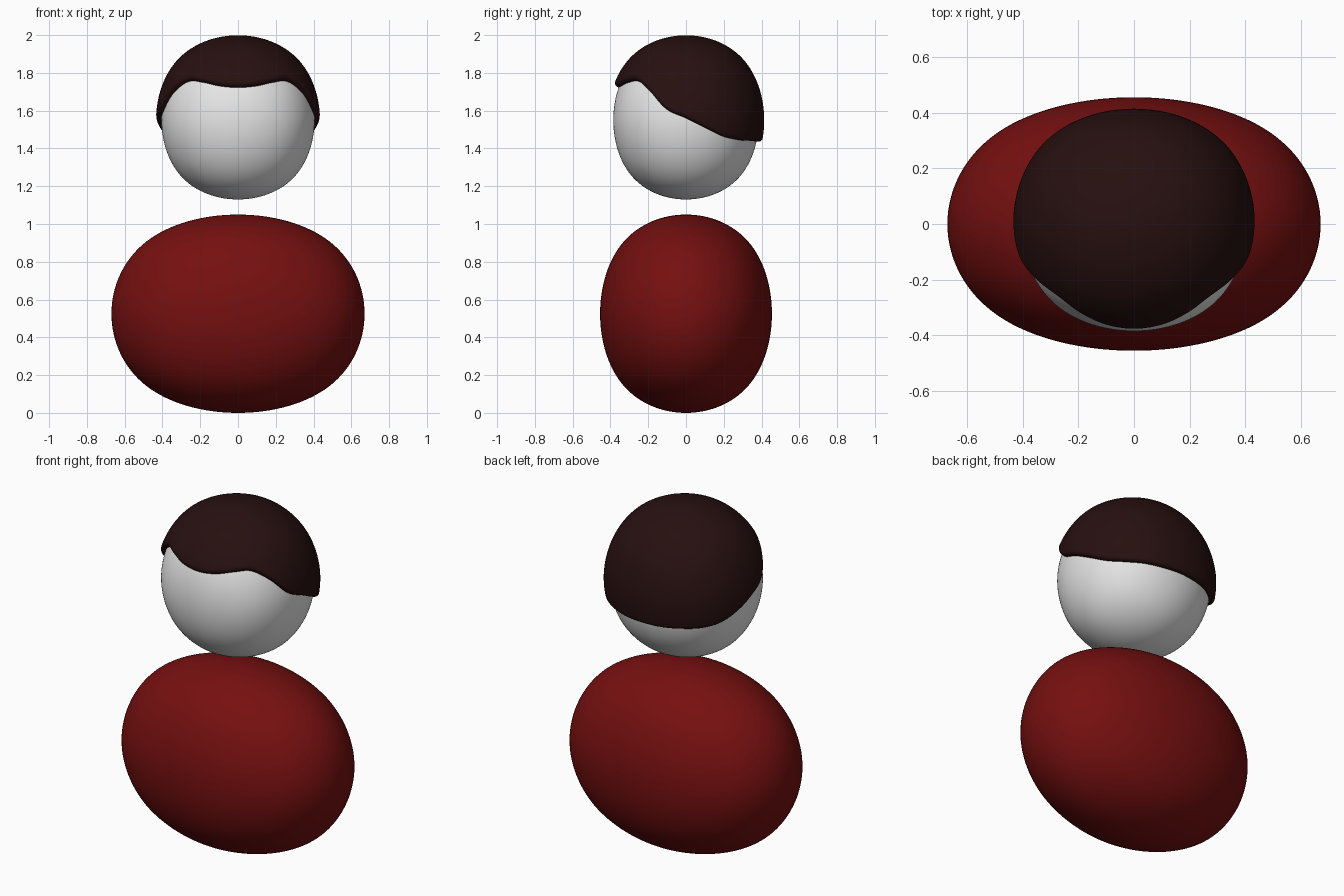
import bpy
import bmesh
from math import sin, cos, pi, asin, radians
from mathutils import Vector
from mathutils.bvhtree import BVHTree

cube = bpy.data.objects.get("Cube")
if cube:
    bpy.data.objects.remove(cube, do_unlink=True)


def material(name, color):
    mat = bpy.data.materials.new(name)
    mat.use_nodes = True
    mat.diffuse_color = (*color, 1)
    bsdf = mat.node_tree.nodes["Principled BSDF"]
    bsdf.inputs["Base Color"].default_value = (*color, 1)
    bsdf.inputs["Roughness"].default_value = 0.6
    return mat


def make_object(name, bm, mat):
    bmesh.ops.recalc_face_normals(bm, faces=bm.faces)
    for face in bm.faces:
        face.smooth = True
    mesh = bpy.data.meshes.new(name)
    bm.to_mesh(mesh)
    bm.free()
    mesh.materials.append(mat)
    obj = bpy.data.objects.new(name, mesh)
    bpy.context.collection.objects.link(obj)
    return obj


def rounded_box(name, center, half, mat):
    """Cube smoothed by subdivision until it has the given half sizes."""
    shrink = 0.8395  # a subdivided cube shrinks to this part of its size
    bm = bmesh.new()
    bmesh.ops.create_cube(bm, size=2 / shrink)
    for v in bm.verts:
        v.co = Vector(c + h * p for c, h, p in zip(center, half, v.co))
    obj = make_object(name, bm, mat)
    sub = obj.modifiers.new("smooth", 'SUBSURF')
    sub.levels = sub.render_levels = 5
    return obj


red = material("dark red", (0.18, 0.005, 0.005))
white = material("white", (0.8, 0.8, 0.8))
brown = material("dark brown", (0.02, 0.005, 0.005))

# Body and head
HEAD_C = Vector((0, 0, 1.55))
HEAD_H = Vector((0.405, 0.385, 0.42))
rounded_box("body", (0, 0, 0.525), (0.67, 0.455, 0.525), red)
head = rounded_box("head", HEAD_C, HEAD_H, white)

# Hairline height every 15 degrees from the forehead to the nape
HAIRLINE = [1.72, 1.727, 1.744, 1.748, 1.695, 1.605, 1.56,
            1.51, 1.467, 1.45, 1.445, 1.44, 1.44]


def hairline(angle):
    t = abs((angle + pi) % (2 * pi) - pi) / radians(15)
    i = min(int(t), 11)
    f = t - i
    p0, p1, p2, p3 = (HAIRLINE[12 - abs(12 - abs(k))] for k in range(i - 1, i + 3))
    return p1 + f / 2 * (p2 - p0 + f * (2 * p0 - 5 * p1 + 4 * p2 - p3
                                        + f * (3 * (p1 - p2) + p3 - p0)))


# Hair: thick cap following the head, with a rounded rim
bpy.context.view_layer.update()
tree = BVHTree.FromObject(head, bpy.context.evaluated_depsgraph_get())
THICK, ROUND, STEPS, SIDES = 0.029, 0.022, 32, 144


def on_head(angle, elev, offset):
    d = Vector((HEAD_H.x * cos(elev) * sin(angle),
                -HEAD_H.y * cos(elev) * cos(angle),
                HEAD_H.z * sin(elev))).normalized()
    hit = tree.ray_cast(HEAD_C, d)[0]
    return hit + d * offset


bm = bmesh.new()
top = bm.verts.new(on_head(0, pi / 2, THICK))
columns = []
for k in range(SIDES):
    a = 2 * pi * k / SIDES
    rim = asin((hairline(a) - HEAD_C.z) / HEAD_H.z)
    start = rim + ROUND / HEAD_H.z
    path = [(pi / 2 + (start - pi / 2) * s / STEPS, THICK) for s in range(1, STEPS + 1)]
    for j in range(1, 6):
        th = j * pi / 10
        path.append((start + (rim - start) * sin(th), THICK - ROUND * (1 - cos(th))))
    path.append((rim, -0.02))
    columns.append([bm.verts.new(on_head(a, e, o)) for e, o in path])
for k, col in enumerate(columns):
    nxt = columns[(k + 1) % SIDES]
    bm.faces.new((top, col[0], nxt[0]))
    for j in range(len(col) - 1):
        bm.faces.new((col[j], col[j + 1], nxt[j + 1], nxt[j]))
make_object("hair", bm, brown)
